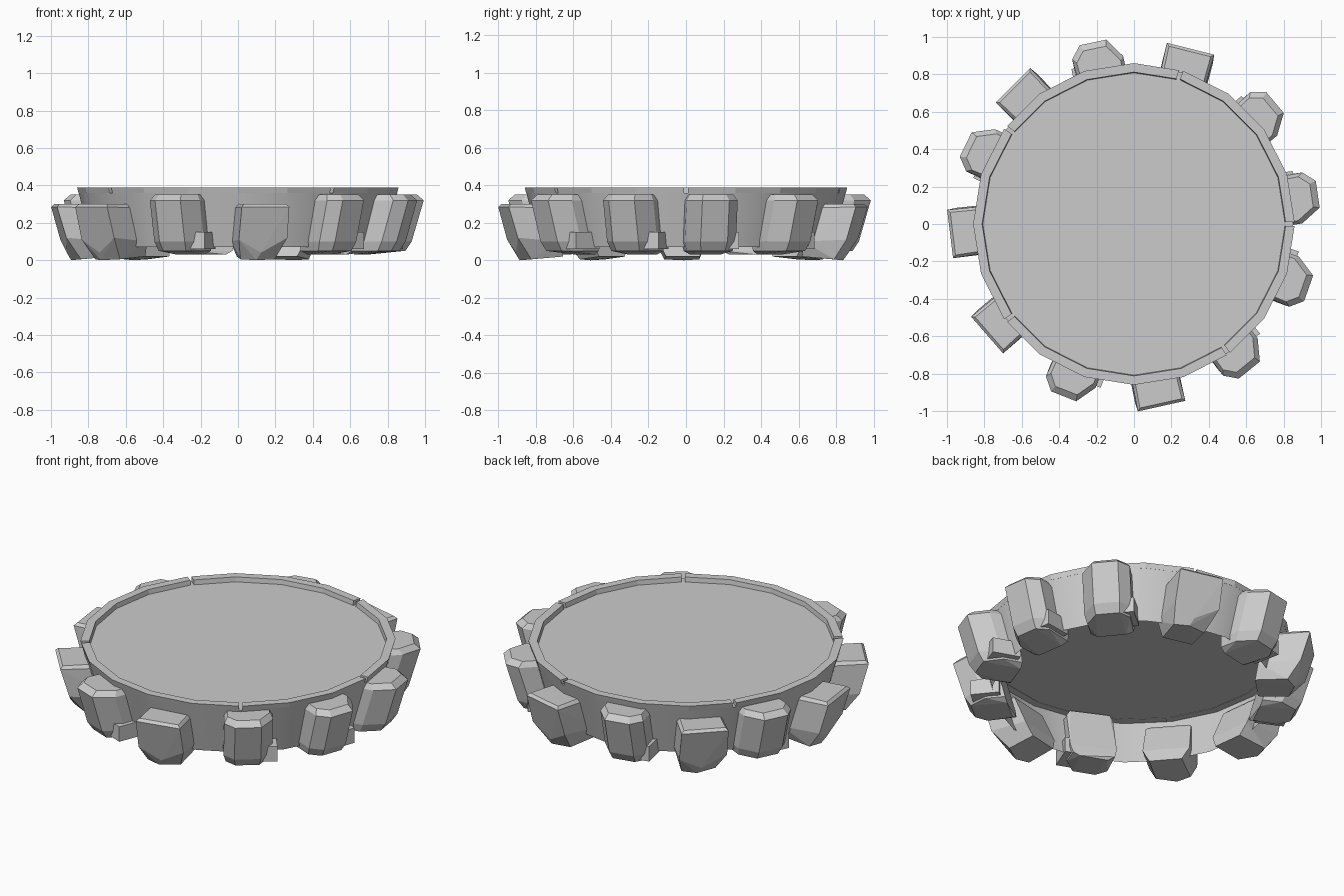
import bpy, bmesh
from math import cos, sin, radians
from mathutils import Matrix, Vector

if "Cube" in bpy.data.objects:
    bpy.data.objects.remove(bpy.data.objects["Cube"])

SIDES = 20
STEP = 360 / SIDES


def finish(bm, name):
    bmesh.ops.recalc_face_normals(bm, faces=bm.faces)
    me = bpy.data.meshes.new(name)
    bm.to_mesh(me)
    bm.free()
    ob = bpy.data.objects.new(name, me)
    bpy.context.collection.objects.link(ob)
    return ob


def on_ring(radius, deg, z):
    # point on the 20-sided outline at any angle
    r = radius * cos(radians(STEP / 2)) / cos(radians(deg % STEP - STEP / 2))
    return Vector((r * cos(radians(deg)), r * sin(radians(deg)), z))


# Basin: tapered open wall closed by a flat disc near the top
bm = bmesh.new()
low = [bm.verts.new(on_ring(0.775, i * STEP, 0.07)) for i in range(SIDES)]
top = [bm.verts.new(on_ring(0.852, i * STEP, 0.36)) for i in range(SIDES)]
for i in range(SIDES):
    j = (i + 1) % SIDES
    bm.faces.new((low[i], low[j], top[j], top[i]))
bm.faces.new(top)
basin = finish(bm, "basin")
bpy.context.view_layer.objects.active = basin
basin.select_set(True)
bpy.ops.object.shade_smooth_by_angle(angle=radians(30))
basin.select_set(False)

# Rim: arc pieces separated by narrow notches
notches = [0, 73, 143, 217, 306, 360]
bm = bmesh.new()
for a, b in zip(notches, notches[1:]):
    a, b = a + 0.7, b - 0.7
    angles = [a] + [i * STEP for i in range(SIDES) if a < i * STEP < b] + [b]
    rows = [[bm.verts.new(on_ring(r, d, z)) for r, z in
             ((0.852, 0.358), (0.86, 0.388), (0.812, 0.388), (0.808, 0.358))] for d in angles]
    for p, q in zip(rows, rows[1:]):
        for k in range(4):
            bm.faces.new((p[k], p[k - 1], q[k - 1], q[k]))
    bm.faces.new(rows[0])
    bm.faces.new(rows[-1])
finish(bm, "rim")


def add_hull(bm, pts, matrix):
    vs = [bm.verts.new(matrix @ Vector(p)) for p in pts]
    res = bmesh.ops.convex_hull(bm, input=vs)
    junk = [g for g in res["geom_interior"] if isinstance(g, bmesh.types.BMVert)]
    if junk:
        bmesh.ops.delete(bm, geom=junk, context='VERTS')


def ring_of(plan, z, dr, scale=1.0):
    return [(0.86 + (r - 0.86) * scale + dr, t * scale, z) for r, t in plan]


# Stone shapes in (radius, tangent, height)
WEDGE = ([(0.97, -0.115, 0.30), (0.97, 0.115, 0.30), (0.80, 0.11, 0.30), (0.80, -0.11, 0.30),
          (0.985, -0.13, 0.285), (0.985, 0.13, 0.285), (0.78, 0.125, 0.28), (0.78, -0.125, 0.28),
          (0.935, -0.135, 0.11), (0.935, 0.13, 0.12), (0.915, -0.01, 0.04),
          (0.86, -0.11, 0.005), (0.85, 0.08, 0.005), (0.89, -0.03, 0.0),
          (0.68, 0.09, 0.02), (0.68, -0.09, 0.02), (0.70, 0.13, 0.10), (0.70, -0.13, 0.10)])
PLAN = [(0.995, 0.085), (0.995, -0.06), (0.89, -0.13), (0.77, -0.13), (0.75, 0.13), (0.93, 0.14)]
BLOCK = (ring_of(PLAN, 0.35, -0.015, 0.86) + ring_of(PLAN, 0.32, 0)
         + ring_of(PLAN, 0.10, -0.065, 1.0) + ring_of(PLAN, 0.05, -0.085, 0.9)
         + [(0.69, -0.08, 0.03), (0.69, 0.08, 0.03)])
LEDGE = [(r, t, z) for r in (0.72, 0.88) for t in (0.05, 0.155) for z in (0.06, 0.15)]

# (angle, shape, flip)
STONES = [(8.5, "block", 1), (40, "block", 1), (71.5, "wedge", 1), (102, "block", 1),
          (130.5, "wedge", 1), (154, "block", 1), (182.5, "wedge", 1), (216.5, "wedge", 1),
          (248.5, "block", -1), (278, "wedge", 1), (309, "block", -1), (340.5, "block", -1)]

# Stones leaning outward around the wall
for n, (deg, kind, flip) in enumerate(STONES, 1):
    bm = bmesh.new()
    yaw = 4.5 if kind == "wedge" else 0
    turn = (Matrix.Rotation(radians(deg), 4, 'Z') @ Matrix.Translation((0.85, 0, 0))
            @ Matrix.Rotation(radians(yaw), 4, 'Z') @ Matrix.Translation((-0.85, 0, 0)))
    pts = WEDGE if kind == "wedge" else [(r, t * flip, z) for r, t, z in BLOCK]
    add_hull(bm, pts, turn)
    if kind == "block":
        add_hull(bm, LEDGE, turn)
    finish(bm, f"stone_{n:02d}")
